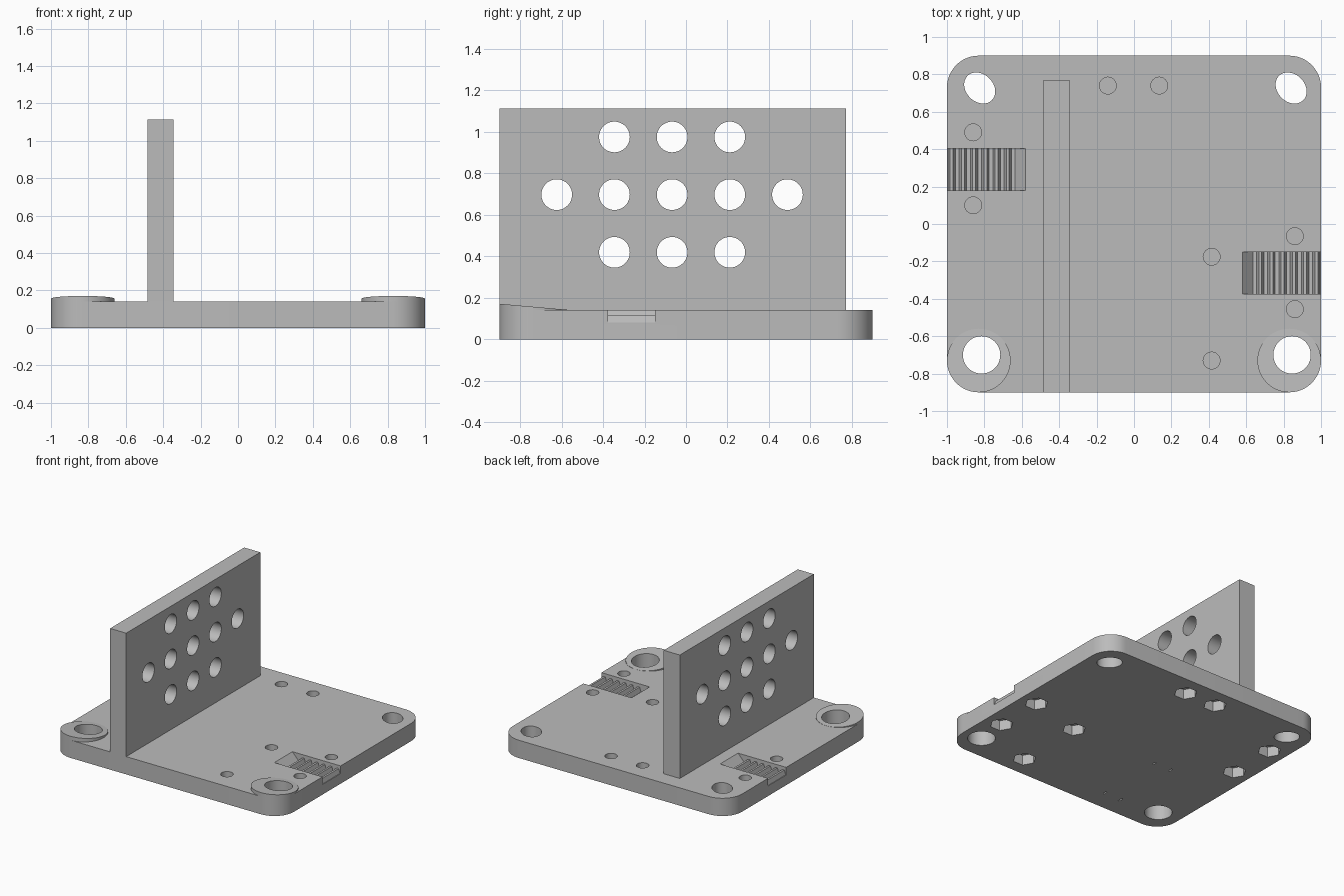
import bpy, bmesh
from math import cos, sin, pi, radians

cube = bpy.data.objects.get("Cube")
if cube:
    bpy.data.objects.remove(cube)

grey = bpy.data.materials.new("plain_grey")
grey.use_nodes = True
colour = (0.5, 0.5, 0.5, 1)
grey.diffuse_color = colour
grey.node_tree.nodes["Principled BSDF"].inputs["Base Color"].default_value = colour


def extrude(name, points, offset):
    """Solid made by sweeping a planar outline along an offset."""
    bm = bmesh.new()
    face = bm.faces.new([bm.verts.new(p) for p in points])
    swept = bmesh.ops.extrude_face_region(bm, geom=[face])["geom"]
    bmesh.ops.translate(bm, vec=offset, verts=[v for v in swept if isinstance(v, bmesh.types.BMVert)])
    bmesh.ops.recalc_face_normals(bm, faces=bm.faces)
    mesh = bpy.data.meshes.new(name)
    bm.to_mesh(mesh)
    bm.free()
    mesh.materials.append(grey)
    obj = bpy.data.objects.new(name, mesh)
    bpy.context.collection.objects.link(obj)
    return obj


def ring(x, y, z, rx, ry=None, sides=48, turn=0):
    """Ellipse outline in a horizontal plane."""
    ry = ry or rx
    pts = []
    for i in range(sides):
        a = 2 * pi * i / sides
        u, v = rx * cos(a), ry * sin(a)
        pts.append((x + u * cos(turn) - v * sin(turn), y + u * sin(turn) + v * cos(turn), z))
    return pts


def cut(obj, cutters):
    """Subtract the cutters, then drop them."""
    for c in cutters:
        mod = obj.modifiers.new("cut", "BOOLEAN")
        mod.operation, mod.solver, mod.object = "DIFFERENCE", "EXACT", c
    graph = bpy.context.evaluated_depsgraph_get()
    mesh = bpy.data.meshes.new_from_object(obj.evaluated_get(graph))
    obj.modifiers.clear()
    obj.data = mesh
    for c in cutters:
        bpy.data.objects.remove(c)


def finish(obj):
    bpy.ops.object.select_all(action="DESELECT")
    obj.select_set(True)
    bpy.context.view_layer.objects.active = obj
    bpy.ops.object.shade_smooth_by_angle(angle=radians(30))


TOP, CORNER = 0.14, 0.17
HALF_X, HALF_Y = 1.0, 0.9

# Base plate with rounded corners
outline = []
for k, (sx, sy) in enumerate([(1, 1), (-1, 1), (-1, -1), (1, -1)]):
    for i in range(13):
        a = pi / 2 * (k + i / 12)
        outline.append((sx * (HALF_X - CORNER) + CORNER * cos(a),
                        sy * (HALF_Y - CORNER) + CORNER * sin(a), 0))
plate = extrude("base_plate", outline, (0, 0, TOP))


def front_bore(x):
    return extrude("bore", ring(x, -0.7, -0.1, 0.1), (0, 0, 0.4))


# Corner bores: round in front, slightly oval behind
cutters = [front_bore(-0.815), front_bore(0.845)]
for x in (-0.825, 0.84):
    cutters.append(extrude("oval_bore", ring(x, 0.727, -0.1, 0.092, 0.073, turn=-pi / 4), (0, 0, 0.4)))

# Screw holes above, hexagonal nut pockets below
screws = [(-0.86, 0.49), (-0.86, 0.1), (-0.14, 0.74), (0.135, 0.74),
          (0.415, -0.175), (0.415, -0.73), (0.86, -0.065), (0.86, -0.455)]
hidden = [(-0.415, -0.175), (-0.415, -0.73)]
for x, y in screws + hidden:
    cutters.append(extrude("nut_pocket", ring(x, y, -0.1, 0.085, sides=6), (0, 0, 0.18)))
for x, y in screws:
    cutters.append(extrude("screw_hole", ring(x, y, 0.09, 0.045, sides=32), (0, 0, 0.1)))

# Toothed belt slots, open at the sides
FLOOR, TOOTH, PITCH = 0.08, 0.115, 0.06
for side, y in ((-1, 0.18), (1, -0.375)):
    profile = [(0.58, 0.2), (0.58, TOP), (0.635, FLOOR)]
    for i in range(6):
        x = 0.655 + i * PITCH
        profile += [(x, FLOOR), (x + 0.012, TOOTH), (x + 0.028, TOOTH), (x + 0.04, FLOOR)]
    profile += [(1.1, FLOOR), (1.1, 0.2)]
    cutters.append(extrude("belt_slot", [(side * x, y, z) for x, z in profile], (0, 0.225, 0)))
cut(plate, cutters)
finish(plate)

# Sloping bosses round the front bores
for name, side, bore_x in (("right_boss", -1, -0.815), ("left_boss", 1, 0.845)):
    boss = extrude(name, ring(side * (HALF_X - CORNER), CORNER - HALF_Y, TOP, CORNER), (0, 0, 0.1))
    back = 2 * CORNER - HALF_Y
    for v in boss.data.vertices:
        if v.co.z > TOP + 0.01:
            v.co.z = TOP + 0.001 + 0.03 * (back - v.co.y) / (2 * CORNER)
    cut(boss, [front_bore(bore_x)])
    finish(boss)

# Upright wall with a pattern of round holes
X0, X1 = -0.485, -0.345
wall = extrude("upright_wall", [(X0, -HALF_Y, 0), (X1, -HALF_Y, 0), (X1, 0.77, 0), (X0, 0.77, 0)], (0, 0, 1.113))
spots = [(-0.067 + i * 0.278, 0.697 + j * 0.278) for i in (-1, 0, 1) for j in (-1, 0, 1)]
spots += [(-0.067 + i * 0.278, 0.697) for i in (-2, 2)]
drills = [extrude("drill", [(-0.7, p + y, q + z) for p, q, _ in ring(0, 0, 0, 0.074)
                            ], (0.6, 0, 0)) for y, z in spots]
cut(wall, drills)
finish(wall)
